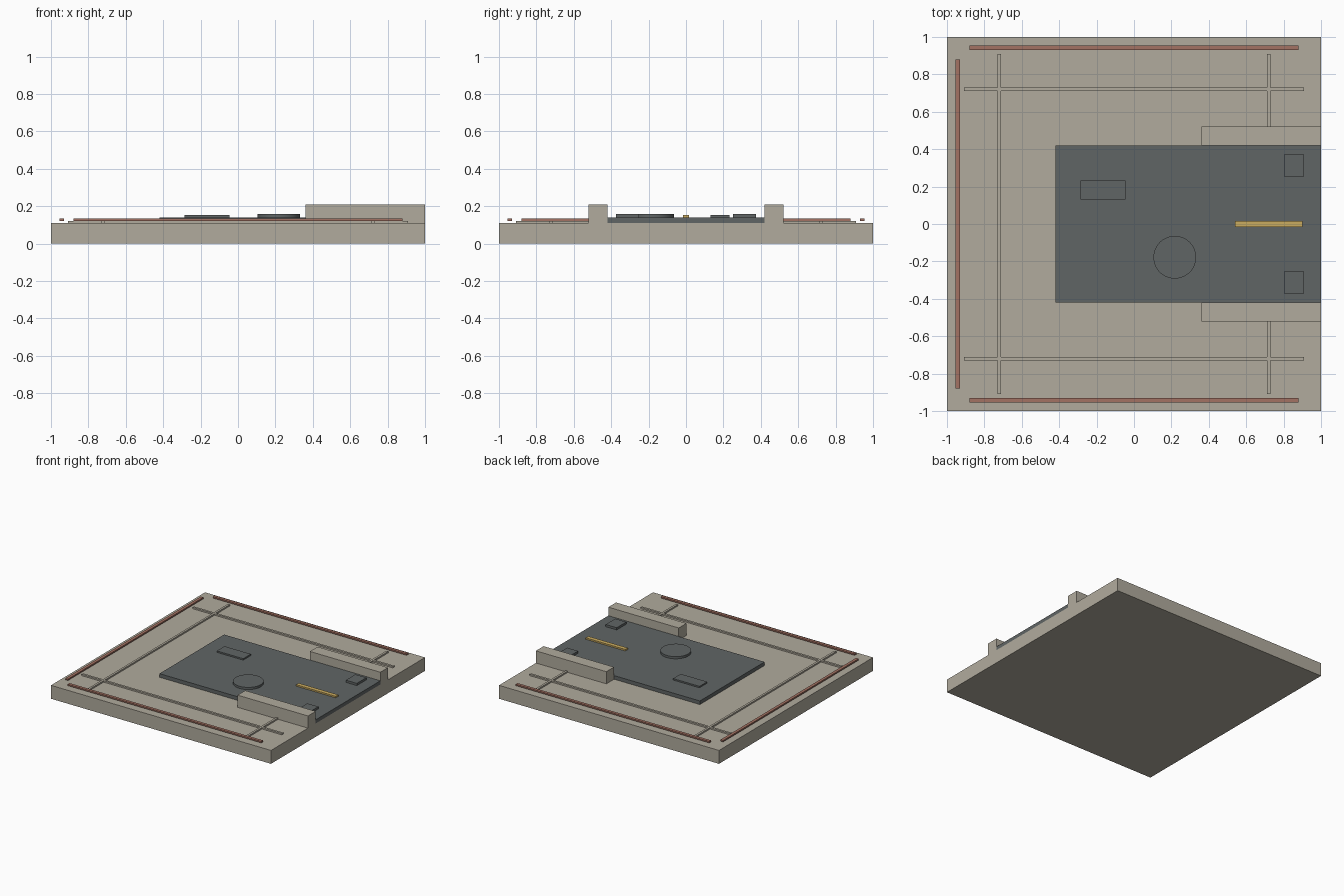
import bpy

if "Cube" in bpy.data.objects:
    bpy.data.objects.remove(bpy.data.objects["Cube"])


def material(name, rgb):
    """Flat colour given as sRGB 0-255, stored as linear."""
    m = bpy.data.materials.new(name)
    lin = [((c / 255 + 0.055) / 1.055) ** 2.4 for c in rgb]
    m.diffuse_color = (*lin, 1)
    m.use_nodes = True
    m.node_tree.nodes["Principled BSDF"].inputs["Base Color"].default_value = m.diffuse_color
    return m


STONE = material("warm_stone", (177, 171, 157))
SLATE = material("dark_slate", (96, 101, 101))
RED = material("rust_red", (164, 114, 99))
GOLD = material("brass_yellow", (203, 172, 96))


def box(name, x, y, z, mat):
    """Box from (min, max) ranges on each axis."""
    bpy.ops.mesh.primitive_cube_add(
        size=1, location=[(a + b) / 2 for a, b in (x, y, z)])
    ob = bpy.context.object
    ob.name = name
    ob.scale = [b - a for a, b in (x, y, z)]
    bpy.ops.object.transform_apply(location=False, rotation=False, scale=True)
    ob.data.materials.append(mat)
    return ob


def around(c, half):
    return (c - half, c + half)


BASE_TOP, DECK_TOP = 0.11, 0.14

# Square slab and the dark deck that runs to its right edge
box("base_slab", (-1, 1), (-1, 1), (0, BASE_TOP), STONE)
box("deck_plate", (-0.42, 1), (-0.42, 0.42), (BASE_TOP, DECK_TOP), SLATE)

for s, side in ((-1, "front"), (1, "back")):
    # Low walls beside the deck
    box(f"{side}_wall", (0.36, 1), around(s * 0.47, 0.05), (BASE_TOP, 0.21), STONE)
    # Thin raised seams crossing near the corners
    box(f"{side}_seam", (-0.91, 0.91), around(s * 0.72, 0.009), (BASE_TOP, 0.122), STONE)
    box(f"{'left' if s < 0 else 'right'}_seam", around(s * 0.72, 0.009),
        (-0.91, 0.91), (BASE_TOP, 0.122), STONE)
    # Border stripes along front and back
    box(f"{side}_stripe", (-0.88, 0.88), around(s * 0.942, 0.012), (0.122, 0.134), RED)
    # Small blocks at the deck entrance
    box(f"{side}_deck_block", (0.805, 0.905), around(s * 0.312, 0.062),
        (DECK_TOP, 0.158), SLATE)

# Border stripe on the left
box("left_stripe", around(-0.942, 0.012), (-0.88, 0.88), (0.122, 0.134), RED)

# Deck fittings
box("deck_hatch", (-0.285, -0.045), (0.132, 0.232), (DECK_TOP, 0.152), SLATE)
box("guide_line", (0.54, 0.90), (-0.017, 0.017), (DECK_TOP, 0.152), GOLD)
bpy.ops.mesh.primitive_cylinder_add(
    vertices=48, radius=0.114, depth=0.018, location=(0.218, -0.178, DECK_TOP + 0.009))
disc = bpy.context.object
disc.name = "round_cover"
disc.data.materials.append(SLATE)
bpy.ops.object.shade_smooth_by_angle()
